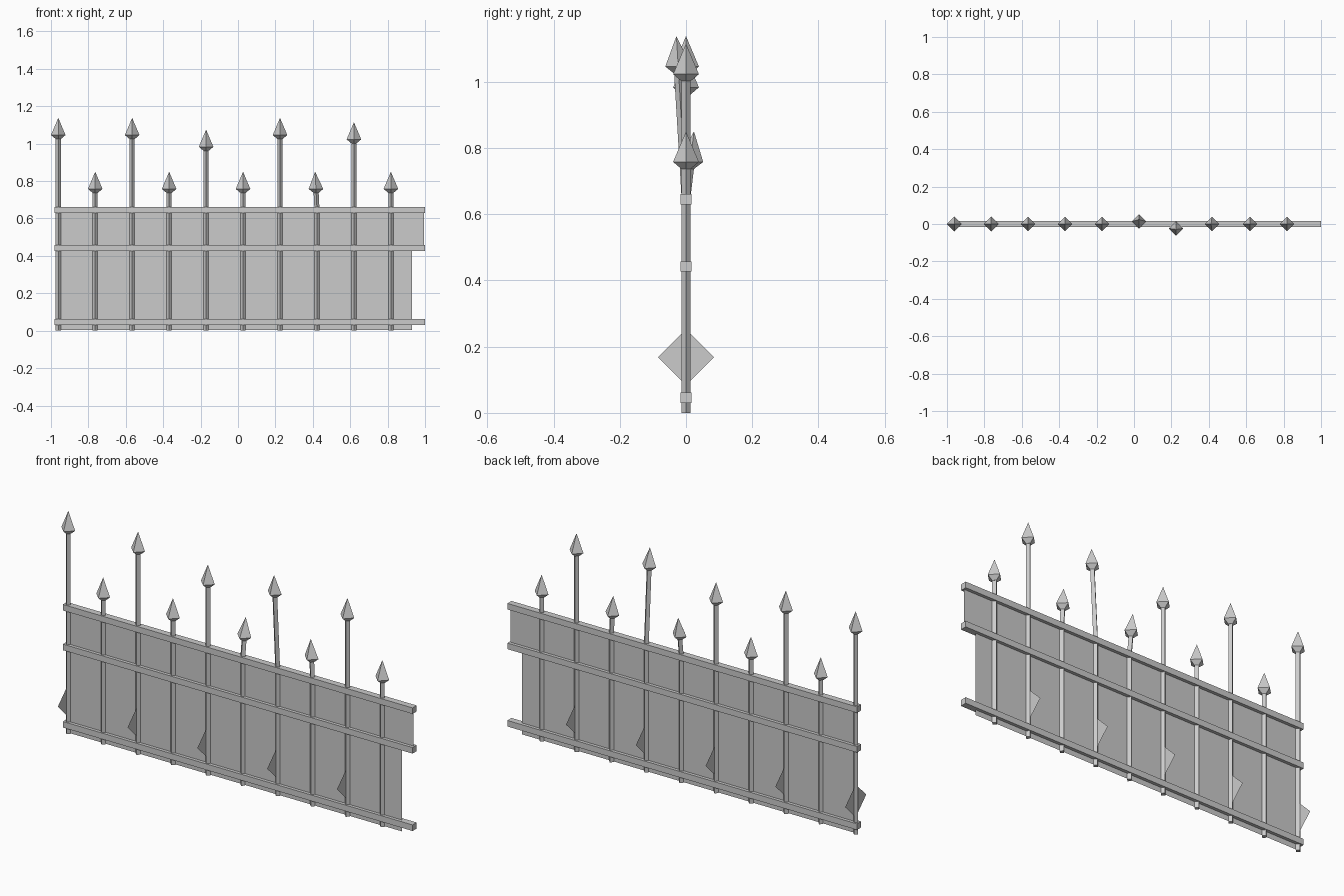
import bpy, bmesh
from mathutils import Vector

if "Cube" in bpy.data.objects:
    bpy.data.objects.remove(bpy.data.objects["Cube"])

iron = bpy.data.materials.new("iron_grey")
iron.use_nodes = True
grey = (0.6, 0.6, 0.6, 1)
iron.diffuse_color = grey
iron.node_tree.nodes["Principled BSDF"].inputs["Base Color"].default_value = grey


def finish(name, bm):
    mesh = bpy.data.meshes.new(name)
    bmesh.ops.recalc_face_normals(bm, faces=bm.faces)
    bm.to_mesh(mesh)
    bm.free()
    mesh.materials.append(iron)
    obj = bpy.data.objects.new(name, mesh)
    bpy.context.collection.objects.link(obj)
    return obj


def sheet(name, points):
    bm = bmesh.new()
    bm.faces.new([bm.verts.new(p) for p in points])
    return finish(name, bm)


def diamond_loft(name, sections):
    """Four-sided loft through (centre, radius) sections, capped at both ends."""
    bm = bmesh.new()
    corners = [Vector(c) for c in ((1, 0, 0), (0, 1, 0), (-1, 0, 0), (0, -1, 0))]
    rings = [[bm.verts.new(c + d * r) for d in corners] for c, r in sections]
    for low, high in zip(rings, rings[1:]):
        for i in range(4):
            j = (i + 1) % 4
            bm.faces.new((low[i], low[j], high[j], high[i]))
    bm.faces.new(rings[0])
    bm.faces.new(rings[-1])
    bmesh.ops.remove_doubles(bm, verts=bm.verts, dist=0.0001)
    return finish(name, bm)


# Horizontal rails
for name, z in (("bottom_rail", 0.046), ("middle_rail", 0.442), ("top_rail", 0.645)):
    bm = bmesh.new()
    bmesh.ops.create_cube(bm, size=1)
    for v in bm.verts:
        v.co = (0.01 + v.co.x * 1.98, v.co.y * 0.033, z + v.co.z * 0.031)
    finish(name, bm)

# Thin infill sheet, longer above the middle rail
sheet("infill_panel", [(x, 0, z) for x, z in (
    (-0.97, 0.003), (0.93, 0.003), (0.93, 0.44), (0.995, 0.44),
    (0.995, 0.645), (-0.97, 0.645))])

# Spear posts: tip height and sideways bend of the tip above the top rail
TALL, SHORT, BEND_Z = 1.138, 0.85, 0.65
posts = [(TALL, 0, 0), (SHORT, 0, 0), (TALL, 0, 0), (SHORT, 0, 0), (1.075, 0, 0),
         (SHORT, 0, 0.024), (TALL, 0, -0.029), (SHORT, -0.01, 0),
         (1.115, 0, 0), (SHORT, 0, 0)]
for i, (tip, dx, dy) in enumerate(posts):
    x = -0.961 + i * 0.1976

    def axis(z):
        t = max(0, (z - BEND_Z) / (tip - BEND_Z))
        return Vector((x + dx * t, dy * t, z))

    neck, wide = tip - 0.113, tip - 0.092
    diamond_loft(f"post_{i + 1}", [(axis(0), 0.0135), (axis(BEND_Z), 0.0135),
                                   (axis(neck + 0.01), 0.0135)])
    diamond_loft(f"spear_head_{i + 1}", [(axis(neck), 0.014), (axis(wide), 0.039),
                                         (axis(tip), 0)])
    # Diamond plate set across every other post
    if i % 2 == 0:
        sheet(f"diamond_plate_{i + 1}", [(x, -0.085, 0.168), (x, 0, 0.084),
                                         (x, 0.085, 0.168), (x, 0, 0.252)])
